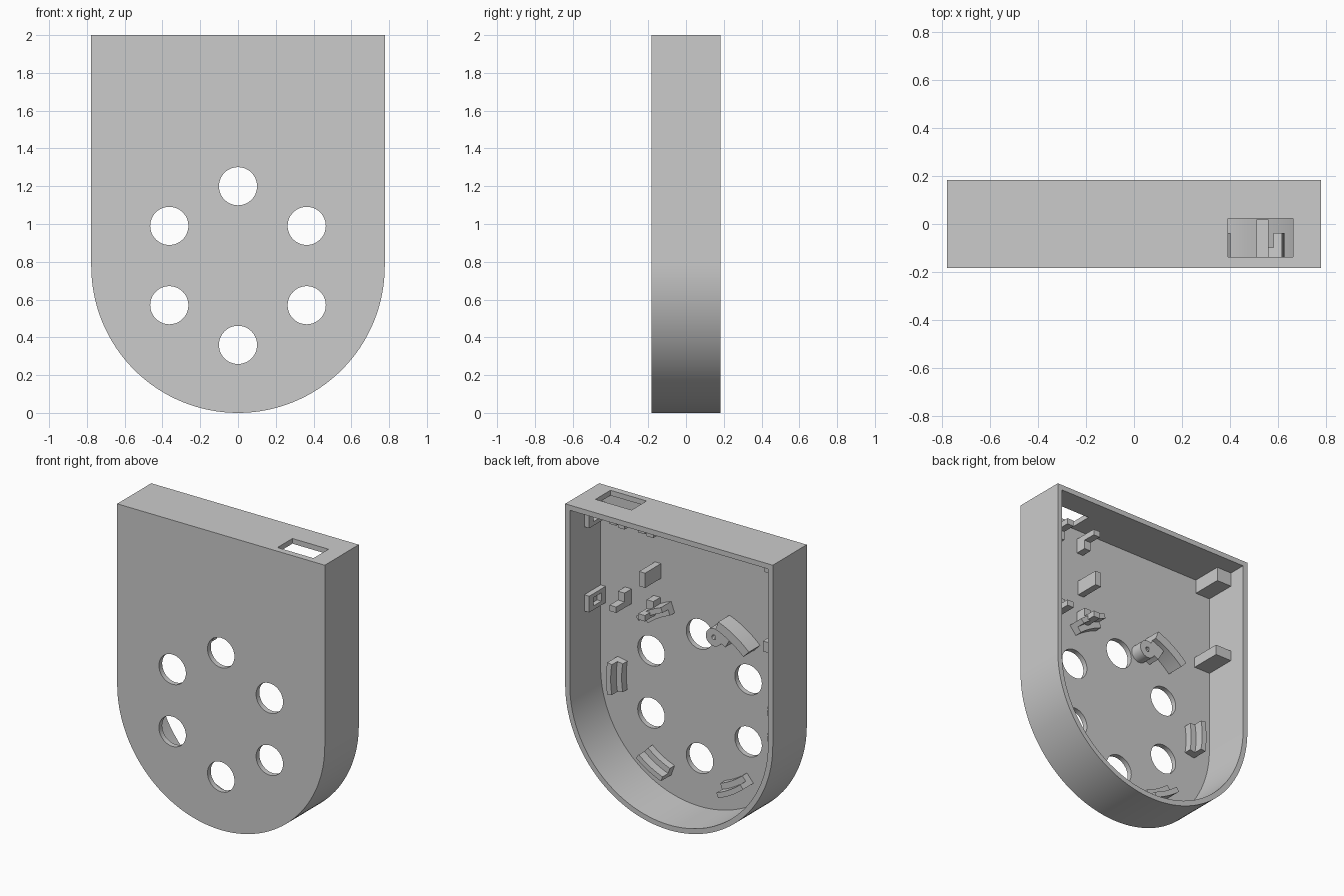
import bpy, bmesh
from math import sin, cos, pi, radians

cube = bpy.data.objects.get("Cube")
if cube:
    bpy.data.objects.remove(cube, do_unlink=True)

R = 0.777          # outer radius and half width
CZ = 0.777         # height of the arc centre
D = 0.182          # half depth
T = 0.035          # wall thickness
FLOOR = -D + T     # inner face of the front plate

grey = bpy.data.materials.new("plain grey")
grey.use_nodes = True
colour = (0.6, 0.6, 0.6, 1)
grey.diffuse_color = colour
grey.node_tree.nodes["Principled BSDF"].inputs["Base Color"].default_value = colour


def prism(name, points, y0, y1):
    """Extrude an (x, z) outline from y0 to y1."""
    bm = bmesh.new()
    face = bm.faces.new([bm.verts.new((x, y0, z)) for x, z in points])
    new = bmesh.ops.extrude_face_region(bm, geom=[face])["geom"]
    for v in new:
        if isinstance(v, bmesh.types.BMVert):
            v.co.y = y1
    bmesh.ops.recalc_face_normals(bm, faces=bm.faces)
    mesh = bpy.data.meshes.new(name)
    bm.to_mesh(mesh)
    bm.free()
    mesh.materials.append(grey)
    ob = bpy.data.objects.new(name, mesh)
    bpy.context.collection.objects.link(ob)
    return ob


def box(name, x0, x1, y0, y1, z0, z1):
    return prism(name, [(x0, z0), (x1, z0), (x1, z1), (x0, z1)], y0, y1)


def arc(cx, cz, r, a0, a1, n):
    return [(cx + r * cos(radians(a0 + (a1 - a0) * i / n)),
             cz + r * sin(radians(a0 + (a1 - a0) * i / n))) for i in range(n + 1)]


def circle(cx, cz, r, n=48):
    return arc(cx, cz, r, 0, 360, n)[:-1]


def activate(ob):
    bpy.ops.object.select_all(action='DESELECT')
    ob.select_set(True)
    bpy.context.view_layer.objects.active = ob


def cut(ob, cutter):
    activate(ob)
    mod = ob.modifiers.new("cut", 'BOOLEAN')
    mod.operation = 'DIFFERENCE'
    mod.solver = 'EXACT'
    mod.object = cutter
    bpy.ops.object.modifier_apply(modifier=mod.name)
    bpy.data.objects.remove(cutter, do_unlink=True)


def smooth(ob):
    activate(ob)
    bpy.ops.object.shade_smooth_by_angle(angle=radians(30))


def outline(r, top):
    return [(-r, top)] + arc(0, CZ, r, 180, 360, 64) + [(r, top)]


# Case: an arched tray, open at the back
case = prism("case_shell", outline(R, 2), -D, D)
cut(case, prism("cavity_cutter", outline(R - T, 2 - T), FLOOR, D + 0.1))

# Ring of six round openings in the front
for i in range(6):
    a = radians(30 + 60 * i)
    cut(case, prism("hole_cutter", circle(0.42 * cos(a), 0.78 + 0.42 * sin(a), 0.101),
                    -D - 0.1, FLOOR + 0.01))

# Connector slot in the top wall
cut(case, box("slot_cutter", 0.392, 0.662, -0.138, 0.022, 1.9, 2.1))
smooth(case)


# Curved clips: a low seat with a taller rim on the outside
def sector(name, r0, r1, a, half, height):
    pts = arc(0, CZ, r1, a - half, a + half, 10) + arc(0, CZ, r0, a + half, a - half, 10)
    smooth(prism(name, pts, FLOOR - 0.005, FLOOR + height))


for i, a in enumerate((0, 60, 180, 240, 300)):
    sector(f"clip_seat_{i}", 0.55, 0.60, a, 10, 0.05)
    sector(f"clip_rim_{i}", 0.59, 0.625, a, 10, 0.11)

# Larger clip with a drilled round boss beside it
sector("boss_clip_rim", 0.59, 0.65, 122, 12, 0.12)
sector("boss_clip_web", 0.50, 0.60, 115, 5, 0.085)
boss = prism("drilled_boss", circle(-0.165, 1.255, 0.06, 32), FLOOR - 0.005, FLOOR + 0.085)
cut(boss, prism("drill_cutter", circle(-0.165, 1.255, 0.016, 16), FLOOR + 0.02, FLOOR + 0.2))
smooth(boss)

# Stepped board holders: lower pair faces up, upper pair faces down
for x in (0.32, 0.535):
    for level, z, s in (("lower", 1.27, 1), ("upper", 1.90, -1)):
        z0, z1, z2 = z, z + s * 0.04, z + s * 0.10
        box(f"{level}_ledge_{x}", x - 0.025, x + 0.025, FLOOR - 0.005, FLOOR + 0.165,
            min(z0, z1), max(z0, z1))
        box(f"{level}_stop_{x}", x - 0.025, x + 0.025, FLOOR - 0.005, FLOOR + 0.075,
            min(z1, z2), max(z1, z2))

# Upright block between the holders
box("middle_block", 0.29, 0.335, FLOOR - 0.005, FLOOR + 0.17, 1.50, 1.60)

# Square frames on the side wall beside the board
for name, z in (("lower", 1.28), ("upper", 1.85)):
    frame = box(f"{name}_wall_frame", 0.705, R - T + 0.005,
                FLOOR - 0.005, FLOOR + 0.175, z - 0.055, z + 0.055)
    cut(frame, box("frame_cutter", 0.65, R - T - 0.005,
                   FLOOR + 0.045, FLOOR + 0.13, z - 0.028, z + 0.028))

# Two supports on the opposite wall
box("lower_wall_support", -R + T - 0.005, -0.62, FLOOR - 0.005, FLOOR + 0.21, 1.33, 1.40)
box("upper_wall_support", -R + T - 0.005, -0.63, FLOOR - 0.005, FLOOR + 0.21, 1.87, 2 - T + 0.005)
